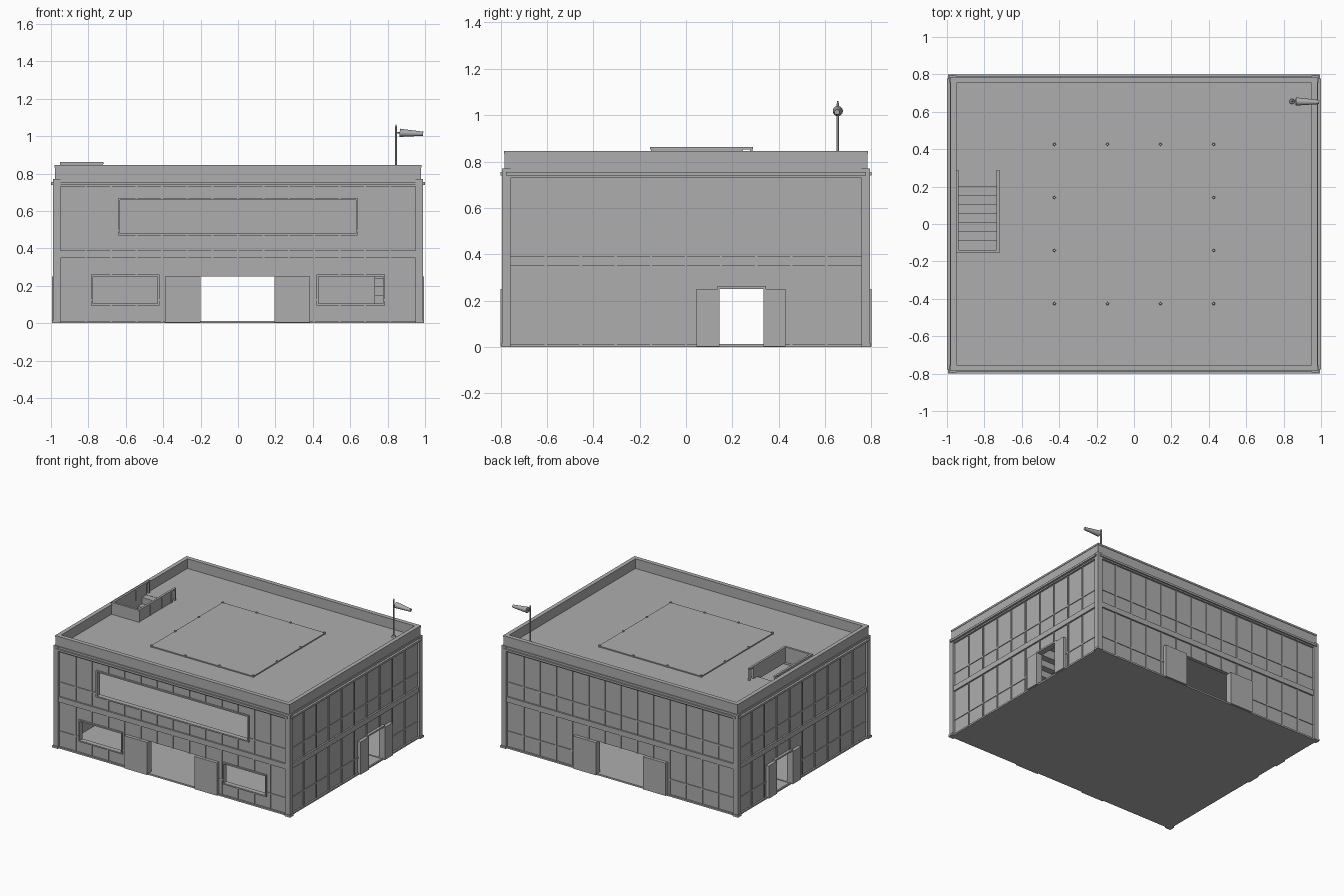
import bpy, bmesh, math
from mathutils import Matrix, Vector

if "Cube" in bpy.data.objects:
    bpy.data.objects.remove(bpy.data.objects["Cube"])

grey = bpy.data.materials.new("concrete_grey")
grey.diffuse_color = (0.42, 0.42, 0.42, 1)
grey.use_nodes = True
grey.node_tree.nodes["Principled BSDF"].inputs["Base Color"].default_value = grey.diffuse_color


def boxes(name, specs):
    """One object made of boxes given as (x0, x1, y0, y1, z0, z1)."""
    bm = bmesh.new()
    for x0, x1, y0, y1, z0, z1 in specs:
        size = Matrix.Diagonal((x1 - x0, y1 - y0, z1 - z0, 1))
        mid = Matrix.Translation(((x0 + x1) / 2, (y0 + y1) / 2, (z0 + z1) / 2))
        bmesh.ops.create_cube(bm, size=1, matrix=mid @ size)
    return finish(name, bm)


def finish(name, bm):
    me = bpy.data.meshes.new(name)
    bm.to_mesh(me)
    bm.free()
    me.materials.append(grey)
    ob = bpy.data.objects.new(name, me)
    bpy.context.collection.objects.link(ob)
    return ob


def rod(bm, a, b, r1, r2, n=12):
    a, b = Vector(a), Vector(b)
    d = b - a
    m = Matrix.Translation((a + b) / 2) @ d.to_track_quat('Z', 'Y').to_matrix().to_4x4()
    bmesh.ops.create_cone(bm, cap_ends=True, segments=n, radius1=r1, radius2=r2,
                          depth=d.length, matrix=m)


# Main dimensions: wall faces, storeys
WX, WY, DECK = 0.97, 0.775, 0.77
windows = [(-0.63, 0.63, 0.48, 0.66), (-0.775, -0.43, 0.105, 0.25), (0.43, 0.775, 0.105, 0.25)]

# Hollow shell: two rooms, through doorways, windows, stair openings
shell = boxes("building_shell", [(-WX, WX, -WY, WY, 0, DECK)])
cuts = [(-0.945, 0.945, -0.75, 0.75, 0.01, 0.355),
        (-0.945, 0.945, -0.75, 0.75, 0.385, 0.745),
        (-0.2, 0.195, -1, 1, 0.01, 0.25),
        (-1.2, 1.2, 0.145, 0.335, 0.005, 0.25),
        (-0.94, -0.735, -0.14, 0.245, 0.6, 0.9),
        (0.73, 0.935, -0.3, 0.09, 0.3, 0.5)]
cuts += [(a, b, -1, -0.6, c, d) for a, b, c, d in windows]
for c in cuts:
    cutter = boxes("cutter", [c])
    cutter.hide_render = True
    mod = shell.modifiers.new("cut", 'BOOLEAN')
    mod.operation, mod.solver, mod.object = 'DIFFERENCE', 'EXACT', cutter
    bpy.context.view_layer.objects.active = shell
    bpy.ops.object.modifier_apply(modifier=mod.name)
    bpy.data.objects.remove(cutter)


def on_wall(side, u0, u1, z0, z1, out, depth=0.0):
    """Box on a wall: u runs along it, out is how far it stands proud."""
    if side in ("front", "back"):
        s = -1 if side == "front" else 1
        ys = sorted((s * (WY - depth), s * (WY + out)))
        return (u0, u1, ys[0], ys[1], z0, z1)
    s = -1 if side == "left" else 1
    xs = sorted((s * (WX - depth), s * (WX + out)))
    return (xs[0], xs[1], u0, u1, z0, z1)


def pieces(lo, hi, blocked):
    """Parts of lo..hi left over between blocked intervals."""
    out = []
    for a, b in sorted(blocked):
        if a > lo:
            out.append((lo, min(a, hi)))
        lo = max(lo, b)
    if lo < hi:
        out.append((lo, hi))
    return [(a, b) for a, b in out if b - a > 0.001]


# Mullion grid, floor bands and ledge on each wall
main_door, side_door = (-0.39, 0.385, 0, 0.25), (0.045, 0.43, 0, 0.25)
holes = {"front": windows + [main_door], "back": [main_door],
         "right": [side_door], "left": [side_door]}
for side, opens in holes.items():
    half, bays, full = (0.95, 14, WX) if side in ("front", "back") else (0.757, 10, WY)
    bars = []
    for z0, z1, zbar in ((0.012, 0.35, 0.125), (0.39, 0.73, 0.495)):
        for i in range(1, bays):
            u = -half + 2 * half * i / bays
            hit = [(c, d) for a, b, c, d in opens if a - 0.01 < u < b + 0.01]
            bars += [on_wall(side, u - 0.005, u + 0.005, a, b, 0.006)
                     for a, b in pieces(z0, z1, hit)]
        hit = [(a, b) for a, b, c, d in opens if c < zbar < d]
        bars += [on_wall(side, a, b, zbar - 0.005, zbar + 0.005, 0.005)
                 for a, b in pieces(-half, half, hit)]
    boxes(side + "_mullions", bars)
    boxes(side + "_floor_bands", [
        on_wall(side, -half, half, 0.35, 0.39, 0.012),
        on_wall(side, -full, full, 0.73, DECK, 0.014),
        on_wall(side, -half, half, 0, 0.012, 0.012)])
    reach = 0.03 if side in ("left", "right") else 0.025
    boxes(side + "_ledge", [on_wall(side, -half - 0.02, half + 0.02, 0.74, 0.755, reach)])

# Window frames
for i, (a, b, c, d) in enumerate(windows):
    t = 0.01
    boxes("window_frame_%d" % i, [
        on_wall("front", a - t, b + t, d, d + t, 0.012),
        on_wall("front", a - t, b + t, c - t, c, 0.012),
        on_wall("front", a - t, a, c, d, 0.012),
        on_wall("front", b, b + t, c, d, 0.012)])

# Open sliding doors
for side in ("front", "back"):
    boxes(side + "_sliding_doors", [on_wall(side, -0.39, -0.2, 0.003, 0.25, 0.025),
                                    on_wall(side, 0.195, 0.385, 0.003, 0.25, 0.025)])
for side in ("left", "right"):
    boxes(side + "_sliding_doors", [on_wall(side, 0.045, 0.145, 0.003, 0.25, 0.025),
                                    on_wall(side, 0.335, 0.43, 0.003, 0.25, 0.025)])
    boxes(side + "_door_header", [on_wall(side, 0.135, 0.345, 0.25, 0.262, 0.02)])

# Corner pillars with flared feet and top knobs
pillars = []
for sx in (-1, 1):
    for sy in (-1, 1):
        for inner, grow, z0, z1 in ((0, 0, 0.015, DECK), (0, 0.006, 0, 0.015)):
            xs = sorted((sx * 0.95, sx * (0.989 + grow)))
            ys = sorted((sy * 0.757, sy * (0.793 + grow)))
            pillars.append((*xs, *ys, z0, z1))
boxes("corner_pillars", pillars)

# Roof parapet with coping
px, py, ix, iy = 0.978, 0.783, 0.953, 0.757
for name, z0, z1, g in (("parapet", DECK, 0.832, 0), ("parapet_coping", 0.832, 0.845, 0.003)):
    boxes(name, [(-px - g, px + g, -py - g, -iy + g, z0, z1),
                 (-px - g, px + g, iy - g, py + g, z0, z1),
                 (-px - g, -ix + g, -iy + g, iy - g, z0, z1),
                 (ix - g, px + g, -iy + g, iy - g, z0, z1)])

# Landing pad with edge lights and painted ring
boxes("landing_pad", [(-0.43, 0.43, -0.43, 0.43, DECK, 0.778)])
bm = bmesh.new()
for i in range(4):
    for j in range(4):
        if i in (0, 3) or j in (0, 3):
            x, y = -0.425 + i * 0.2833, -0.425 + j * 0.2833
            rod(bm, (x, y, DECK), (x, y, 0.785), 0.009, 0.007, 8)
finish("pad_lights", bm)
bm = bmesh.new()
n = 48
ring = [[bm.verts.new((r * math.cos(k * math.tau / n), r * math.sin(k * math.tau / n), 0.779))
         for k in range(n)] for r in (0.25, 0.275)]
for k in range(n):
    m = (k + 1) % n
    bm.faces.new((ring[0][k], ring[1][k], ring[1][m], ring[0][m]))
finish("pad_ring", bm)

# Roof stairs going down and ground floor stairs going up
steps = 8


def stairs(name, x0, x1, y0, y1, z0, z1):
    run, rise = (y1 - y0) / steps, (z1 - z0) / steps
    boxes(name, [(x0, x1, y0 + i * run, y0 + (i + 1) * run,
                  max(z0, z0 + (i - 1) * rise), z0 + (i + 1) * rise - 0.002)
                 for i in range(steps)])


stairs("roof_stairs", -0.94, -0.735, -0.14, 0.245, 0.385, DECK)
stairs("ground_stairs", 0.73, 0.935, -0.3, 0.09, 0.01, 0.385)

# Balustrade around the roof stairwell, open at the back end
rail = [(-0.95, -0.94, -0.15, 0.245, DECK, 0.855),
        (-0.735, -0.725, -0.15, 0.245, DECK, 0.855),
        (-0.95, -0.725, -0.15, -0.14, DECK, 0.855)]
for x in (-0.945, -0.728):
    rail.append((x - 0.008, x + 0.008, -0.152, 0.29, 0.852, 0.863))
    for y in (-0.145, -0.01, 0.125, 0.24, 0.282):
        rail.append((x - 0.007, x + 0.007, y - 0.005, y + 0.005, DECK, 0.852))
rail.append((-0.953, -0.72, -0.155, -0.139, 0.852, 0.863))
boxes("stair_balustrade", rail)

# Wind sock on its pole
bm = bmesh.new()
rod(bm, (0.845, 0.655, DECK), (0.845, 0.655, 1.05), 0.006, 0.006)
rod(bm, (0.845, 0.655, 1.045), (0.845, 0.655, 1.062), 0.006, 0.002)
rod(bm, (0.845, 0.655, DECK), (0.845, 0.655, 0.785), 0.015, 0.012)
rod(bm, (0.845, 0.655, 1.018), (0.868, 0.655, 1.018), 0.004, 0.004, 8)
pole = finish("wind_sock_pole", bm)
bm = bmesh.new()
rod(bm, (0.865, 0.655, 1.018), (0.99, 0.652, 1.013), 0.022, 0.011, 16)
sock = finish("wind_sock", bm)
for ob in (pole, sock):
    bpy.ops.object.select_all(action='DESELECT')
    ob.select_set(True)
    bpy.context.view_layer.objects.active = ob
    bpy.ops.object.shade_smooth_by_angle()
